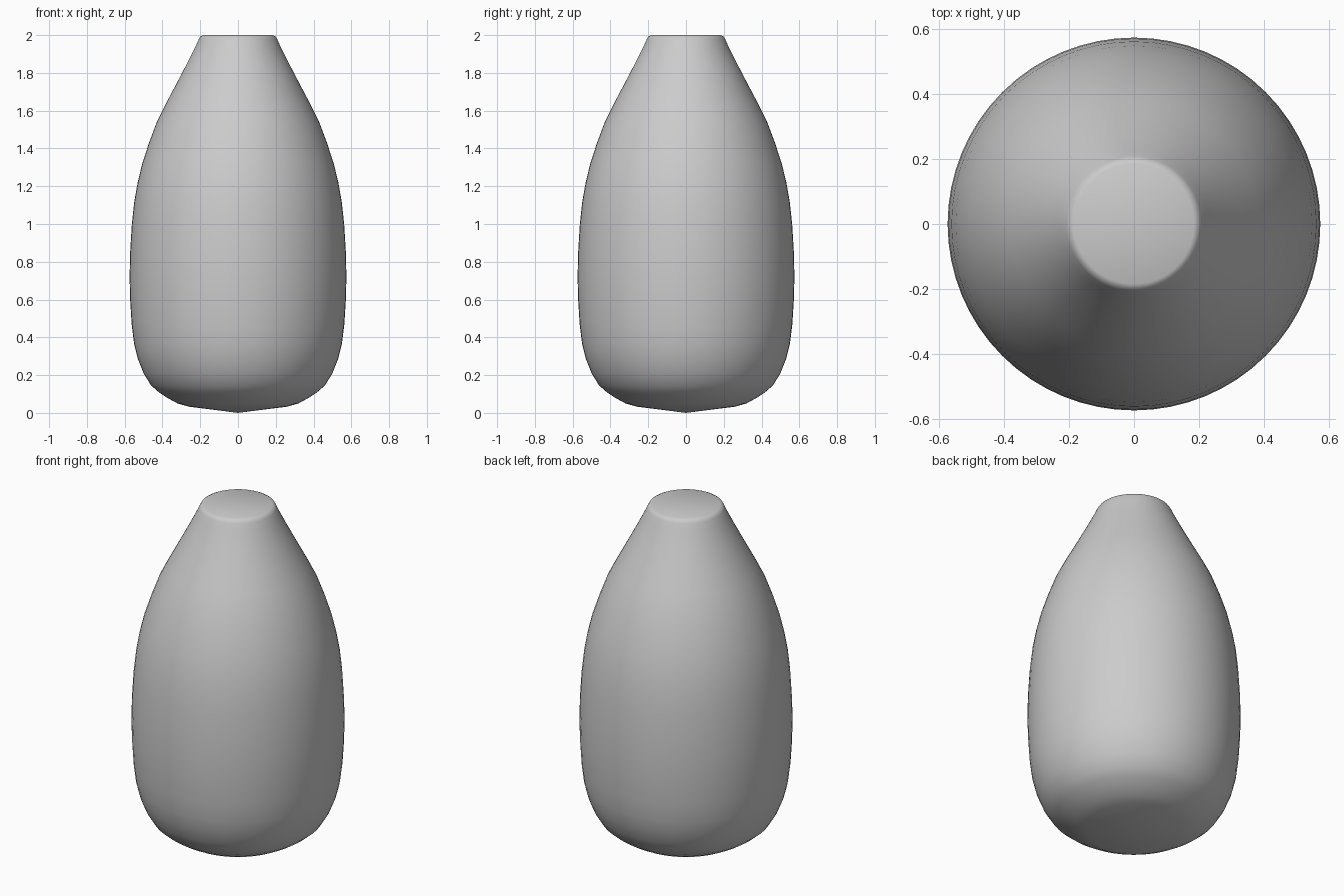
import bpy, bmesh, math

if "Cube" in bpy.data.objects:
    bpy.data.objects.remove(bpy.data.objects["Cube"])

# Lathe profile (radius, height), from the bottom centre to the top centre
PROFILE = [
    (0.0, 0.0), (0.14, 0.018), (0.26, 0.033), (0.32, 0.05), (0.375, 0.08),
    (0.42, 0.11), (0.46, 0.145), (0.50, 0.21), (0.53, 0.285), (0.55, 0.365),
    (0.563, 0.47), (0.571, 0.60), (0.574, 0.72), (0.571, 0.85), (0.562, 1.0),
    (0.549, 1.12), (0.531, 1.22), (0.507, 1.32), (0.471, 1.43), (0.43, 1.54),
    (0.383, 1.635), (0.33, 1.735), (0.27, 1.85), (0.225, 1.94), (0.208, 1.978),
    (0.199, 1.993), (0.185, 2.0), (0.0, 2.0),
]
SIDES = 64


def lathe(name, profile, sides):
    bm = bmesh.new()
    verts = [bm.verts.new((r, 0, z)) for r, z in profile]
    edges = [bm.edges.new(pair) for pair in zip(verts, verts[1:])]
    bmesh.ops.spin(bm, geom=verts + edges, cent=(0, 0, 0), axis=(0, 0, 1),
                   angle=math.tau, steps=sides, use_merge=False)
    bmesh.ops.remove_doubles(bm, verts=bm.verts[:], dist=1e-4)
    bmesh.ops.recalc_face_normals(bm, faces=bm.faces[:])
    mesh = bpy.data.meshes.new(name)
    bm.to_mesh(mesh)
    bm.free()
    obj = bpy.data.objects.new(name, mesh)
    bpy.context.collection.objects.link(obj)
    return obj


# Solid bottle-shaped body with smooth shading
body = lathe("vase_body", PROFILE, SIDES)
for poly in body.data.polygons:
    poly.use_smooth = True
